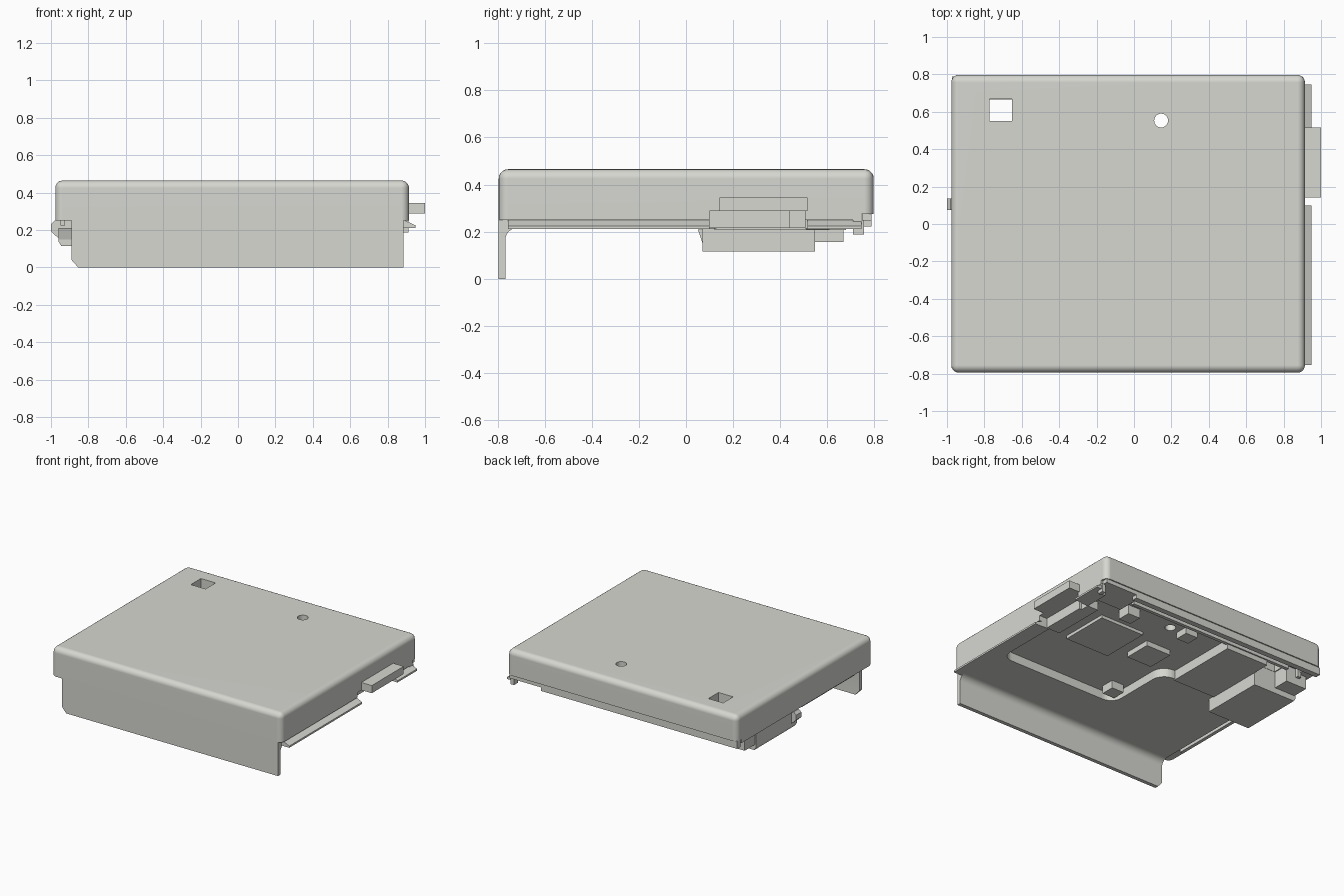
import bpy, bmesh, math
from mathutils import Vector

if "Cube" in bpy.data.objects:
    bpy.data.objects.remove(bpy.data.objects["Cube"])

mat = bpy.data.materials.new("warm_grey")
mat.diffuse_color = (0.68, 0.68, 0.64, 1)
mat.use_nodes = True
mat.node_tree.nodes["Principled BSDF"].inputs["Base Color"].default_value = mat.diffuse_color


def finish(bm, name):
    bmesh.ops.recalc_face_normals(bm, faces=bm.faces)
    me = bpy.data.meshes.new(name)
    bm.to_mesh(me)
    bm.free()
    ob = bpy.data.objects.new(name, me)
    bpy.context.collection.objects.link(ob)
    me.materials.append(mat)
    return ob


def prism(name, pts, axis, lo, hi):
    """Extrude a 2D outline along one axis (remaining axes in x, y, z order)."""
    bm = bmesh.new()
    verts = []
    for p in pts:
        co = list(p)
        co.insert(axis, lo)
        verts.append(bm.verts.new(co))
    face = bm.faces.new(verts)
    ext = bmesh.ops.extrude_face_region(bm, geom=[face])
    move = Vector((0, 0, 0))
    move[axis] = hi - lo
    bmesh.ops.translate(bm, vec=move,
                        verts=[v for v in ext["geom"] if isinstance(v, bmesh.types.BMVert)])
    return finish(bm, name)


def box(name, x0, x1, y0, y1, z0, z1):
    return prism(name, [(x0, y0), (x1, y0), (x1, y1), (x0, y1)], 2, z0, z1)


def arc(cx, cy, r, a0, a1, n=8):
    return [(cx + r * math.cos(math.radians(a0 + (a1 - a0) * i / n)),
             cy + r * math.sin(math.radians(a0 + (a1 - a0) * i / n))) for i in range(n + 1)]


def boolean(target, helper, op='DIFFERENCE'):
    m = target.modifiers.new("shape", 'BOOLEAN')
    m.operation = op
    m.solver = 'EXACT'
    m.object = helper
    helper.hide_render = True
    helper.hide_set(True)


def smooth(ob):
    bpy.ops.object.select_all(action='DESELECT')
    ob.select_set(True)
    bpy.context.view_layer.objects.active = ob
    bpy.ops.object.shade_smooth_by_angle(angle=math.radians(30))


# Main cover with rounded top and vertical edges
cover = box("cover", -0.977, 0.914, -0.795, 0.797, 0.25, 0.465)
bm = bmesh.new()
bm.from_mesh(cover.data)
edges = [e for e in bm.edges if max(v.co.z for v in e.verts) > 0.4]
bmesh.ops.bevel(bm, geom=edges, offset=0.04, segments=5, profile=0.5, affect='EDGES')
bm.to_mesh(cover.data)
bm.free()
smooth(cover)

# Underside plate, merged into the cover
plate = box("under_plate_helper", -0.89, 0.885, -0.765, 0.69, 0.214, 0.30)
boolean(cover, plate, 'UNION')

# Stepped pocket in the underside with rounded corners
outline = (arc(0.75, -0.31, 0.08, 0, -90) + arc(-0.05, -0.30, 0.09, -90, -180)
           + arc(-0.24, 0.03, 0.10, 0, 90)
           + [(-0.86, 0.13), (-0.86, 0.72), (0.83, 0.72)])
pocket = prism("pocket_cutter", outline, 2, 0.1, 0.278)
# Side notch under the tab, rear ledge and rear groove
notch = box("notch_cutter", 0.80, 1.0, 0.10, 0.505, 0.1, 0.288)
ledge = box("ledge_cutter", -1.1, 1.1, 0.745, 0.9, 0.1, 0.276)
groove = box("groove_cutter", -0.88, 0.60, 0.69, 0.746, 0.1, 0.32)
# Square and round openings through the cover
square = box("square_cutter", -0.773, -0.652, 0.55, 0.668, 0.05, 0.6)
round_cut = prism("round_cutter", arc(0.145, 0.553, 0.037, 0, 348.75, 31), 2, 0.05, 0.6)
for c in (pocket, notch, ledge, groove, square, round_cut):
    boolean(cover, c)
wn = cover.modifiers.new("flat_normals", 'WEIGHTED_NORMAL')
wn.keep_sharp = True

# Front flange: rounded inner bend, chamfered lower corner
flange = prism("front_flange", [(-0.795, 0), (-0.767, 0)]
               + arc(-0.717, 0.165, 0.05, 180, 90) + [(-0.717, 0.252), (-0.795, 0.252)],
               0, -0.89, 0.885)
smooth(flange)
corner = prism("corner_cutter", [(-0.95, -0.05), (-0.81, -0.05), (-0.89, 0.04), (-0.95, 0.04)],
               1, -0.9, -0.5)
boolean(flange, corner)

# Bent guide rails on the right edge
rail = [(0.884, 0.25), (0.895, 0.25), (0.95, 0.225), (0.95, 0.212), (0.91, 0.212), (0.884, 0.212)]
for label, y0, y1 in (("front", -0.755, 0.10), ("rear", 0.515, 0.745)):
    prism("guide_rail_" + label, rail, 1, y0, y1)
box("rail_foot", 0.885, 0.912, 0.71, 0.755, 0.187, 0.25)
# Left lip
box("left_lip", -0.95, -0.925, -0.62, 0.0, 0.225, 0.252)

# Rear strip below the cover, thinner toward the right end
box("rear_strip", -0.972, 0.64, 0.747, 0.788, 0.222, 0.277)
box("rear_strip_end", 0.64, 0.90, 0.747, 0.788, 0.248, 0.277)
# Rear board edge
box("rear_board_edge", -0.78, 0.58, 0.665, 0.69, 0.243, 0.279)

# Right socket and its projecting tab
box("side_tab", 0.80, 1.0, 0.142, 0.516, 0.288, 0.345)
box("side_socket", 0.74, 0.85, 0.10, 0.44, 0.215, 0.289)
box("side_socket_end", 0.74, 0.83, 0.44, 0.505, 0.215, 0.289)

# Left connector: inner platform, outer block, rounded edge and side stub
box("connector_inner", -0.60, -0.25, 0.12, 0.68, 0.207, 0.28)
prism("connector_outer", [(-0.60, 0.115), (-0.945, 0.115), (-0.96, 0.14),
                          (-0.96, 0.25), (-0.93, 0.279), (-0.60, 0.279)], 1, 0.07, 0.548)
box("connector_step", -0.95, -0.78, 0.546, 0.668, 0.157, 0.28)
prism("side_stub", [(-0.95, 0.15), (-0.975, 0.17), (-1.0, 0.195), (-1.0, 0.23),
                    (-0.98, 0.25), (-0.95, 0.25)], 1, 0.075, 0.135)
prism("connector_wedge", [(0.05, 0.21), (0.07, 0.15), (0.13, 0.15), (0.13, 0.21)],
      0, -0.96, -0.88)

# Components inside the pocket
for name, x0, x1, y0, y1, z in (
        ("large_chip", 0.25, 0.61, 0.02, 0.39, 0.255),
        ("small_chip", -0.05, 0.155, 0.115, 0.32, 0.24),
        ("corner_plate", 0.59, 0.87, 0.56, 0.745, 0.25),
        ("raised_block", 0.46, 0.56, 0.51, 0.61, 0.21),
        ("front_block", -0.11, -0.01, -0.34, -0.24, 0.22),
        ("rear_block", -0.03, 0.07, 0.53, 0.63, 0.23)):
    box(name, x0, x1, y0, y1, z, 0.28)
